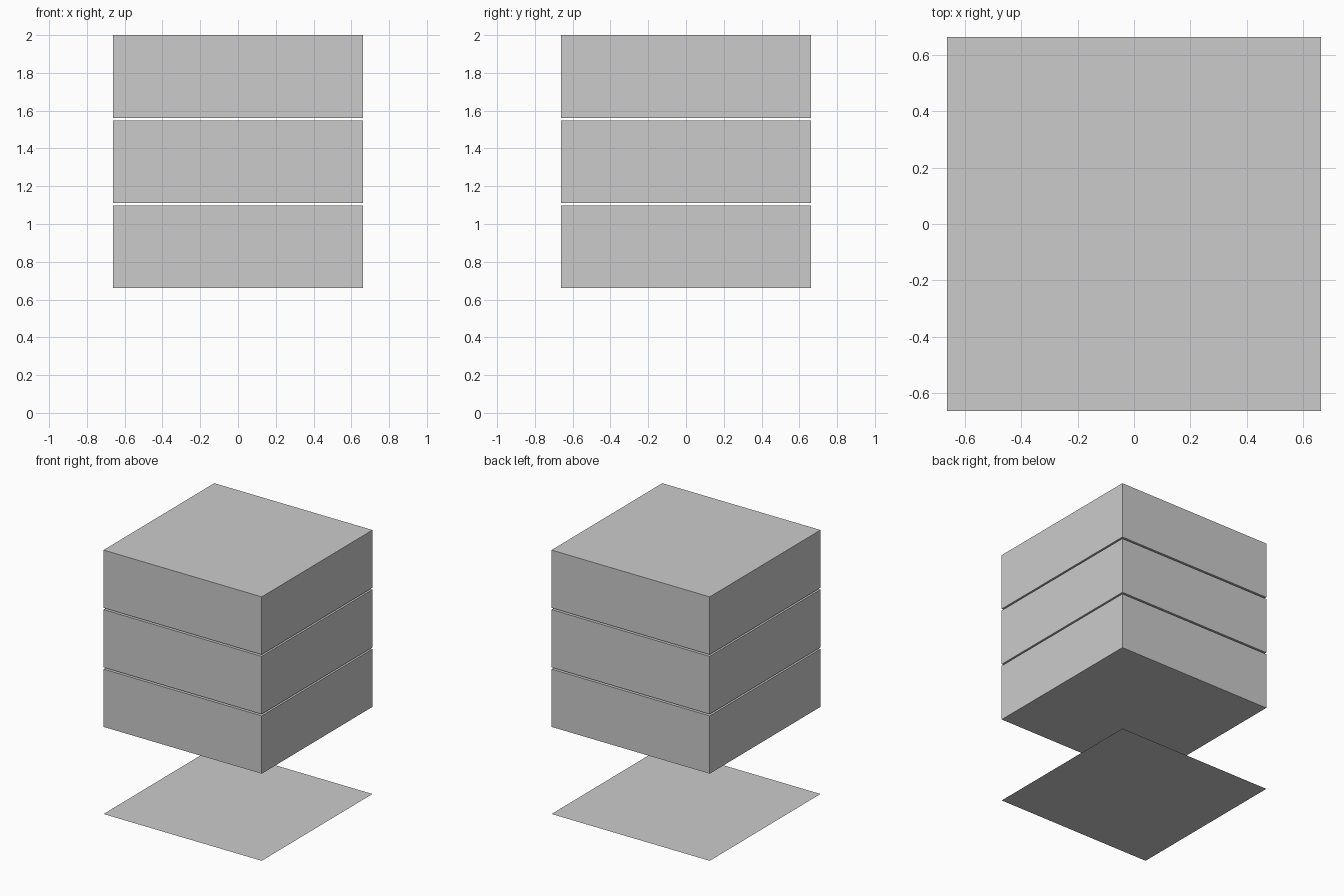
import bpy

if "Cube" in bpy.data.objects:
    bpy.data.objects.remove(bpy.data.objects["Cube"])

HALF = 0.663      # half width of the square footprint
HEIGHT = 0.438    # height of one slab
PITCH = 0.451     # spacing between slab bottoms

# Flat square base sheet on the ground
bpy.ops.mesh.primitive_plane_add(size=2 * HALF, location=(0, 0, 0))
bpy.context.object.name = "base_sheet"

# Three floating slabs with thin gaps between them, top at z = 2
for i, name in enumerate(("upper_slab", "middle_slab", "lower_slab")):
    z = 2 - HEIGHT / 2 - i * PITCH
    bpy.ops.mesh.primitive_cube_add(size=1, location=(0, 0, z))
    slab = bpy.context.object
    slab.name = name
    slab.scale = (2 * HALF, 2 * HALF, HEIGHT)
    bpy.ops.object.transform_apply(location=False, rotation=False, scale=True)
